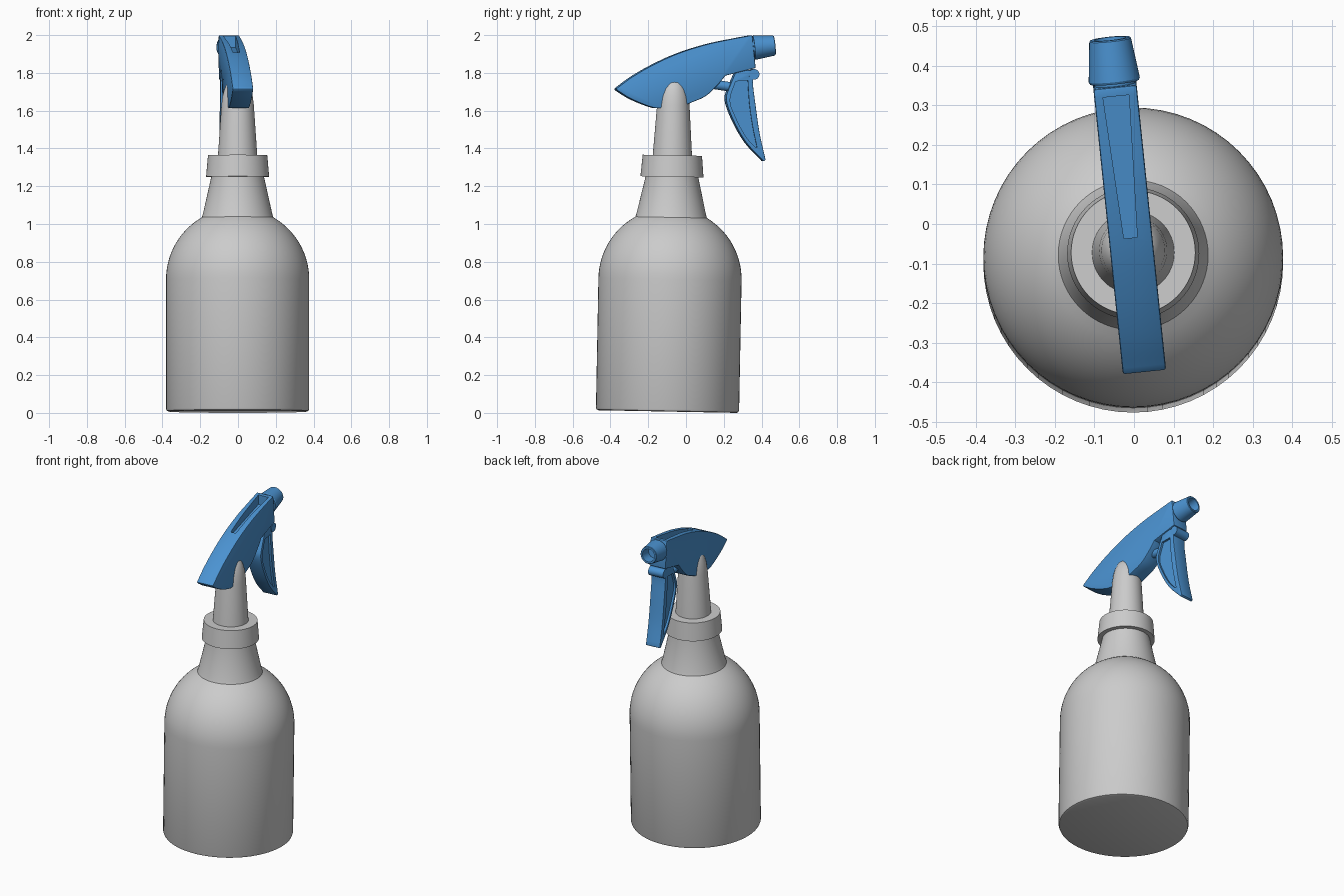
import bpy, bmesh, math
from mathutils import Matrix, Vector

if "Cube" in bpy.data.objects:
    bpy.data.objects.remove(bpy.data.objects["Cube"])

blue = bpy.data.materials.new("blue_plastic")
blue.diffuse_color = (0.07, 0.29, 0.64, 1)
blue.use_nodes = True
blue.node_tree.nodes["Principled BSDF"].inputs["Base Color"].default_value = blue.diffuse_color

# Bottle leans very slightly; the spray head is turned about the bottle axis
LEAN = Matrix.Translation((-0.002, -0.098, 0.007)) @ Matrix.Rotation(-0.019, 4, 'X')
PIVOT = Matrix.Translation((-0.005, -0.07, 0))
TURN = PIVOT @ Matrix.Rotation(0.103, 4, 'Z') @ Matrix.Translation((0, 0.07, 0))


def add(name, bm, matrix, mat=None):
    bmesh.ops.recalc_face_normals(bm, faces=bm.faces)
    me = bpy.data.meshes.new(name)
    bm.to_mesh(me)
    bm.free()
    ob = bpy.data.objects.new(name, me)
    bpy.context.collection.objects.link(ob)
    ob.matrix_world = matrix
    if mat:
        me.materials.append(mat)
    return ob


def activate(ob):
    bpy.ops.object.select_all(action='DESELECT')
    ob.select_set(True)
    bpy.context.view_layer.objects.active = ob


def smooth(ob, angle=32):
    activate(ob)
    bpy.ops.object.shade_smooth_by_angle(angle=math.radians(angle))
    return ob


def lathe(name, profile, matrix, mat=None, steps=64):
    """Spin an (r, z) profile round the z axis."""
    bm = bmesh.new()
    vs = [bm.verts.new((r, 0, z)) for r, z in profile]
    es = [bm.edges.new(p) for p in zip(vs, vs[1:])]
    bmesh.ops.spin(bm, geom=vs + es, axis=(0, 0, 1), cent=(0, 0, 0),
                   angle=2 * math.pi, steps=steps)
    bmesh.ops.remove_doubles(bm, verts=bm.verts, dist=1e-5)
    return smooth(add(name, bm, matrix, mat))


def curve(pts, n=5):
    """Catmull-Rom curve through the points."""
    p = [Vector(q) for q in pts]
    p = [2 * p[0] - p[1]] + p + [2 * p[-1] - p[-2]]
    out = []
    for a, b, c, d in zip(p, p[1:], p[2:], p[3:]):
        for i in range(n):
            t = i / n
            out.append(0.5 * (2 * b + (c - a) * t + (2 * a - 5 * b + 4 * c - d) * t * t
                              + (3 * b - a - 3 * c + d) * t ** 3))
    return out + [p[-2]]


def prism(name, pts, x0, x1, mat=None):
    """Extrude a (y, z) outline from x0 to x1."""
    bm = bmesh.new()
    f = bm.faces.new([bm.verts.new((x0, p[0], p[1])) for p in pts])
    g = bmesh.ops.extrude_face_region(bm, geom=[f])
    bmesh.ops.translate(bm, vec=(x1 - x0, 0, 0),
                        verts=[v for v in g['geom'] if isinstance(v, bmesh.types.BMVert)])
    return add(name, bm, TURN, mat)


def finish(ob, bevel, cutters):
    b = ob.modifiers.new("bevel", 'BEVEL')
    b.width, b.segments, b.limit_method, b.angle_limit = bevel, 2, 'ANGLE', math.radians(40)
    bpy.context.view_layer.update()
    for c in cutters:
        m = ob.modifiers.new("cut", 'BOOLEAN')
        m.operation, m.object, m.solver = 'DIFFERENCE', c, 'EXACT'
    activate(ob)
    for m in list(ob.modifiers):
        bpy.ops.object.modifier_apply(modifier=m.name)
    for c in cutters:
        bpy.data.objects.remove(c)
    smooth(ob)


# Bottle: straight wall, spherical shoulder, tapered neck
R = 0.379
dome = [(R * math.cos(a), 0.7 + R * math.sin(a))
        for a in (math.radians(60) * i / 14 for i in range(15))]
lathe("bottle", [(0, 0), (0.365, 0), (0.375, 0.004), (R, 0.014)] + dome
      + [(0.184, 1.045), (0.138, 1.25), (0.138, 1.30), (0, 1.30)], LEAN)
# Screw collar
lathe("collar", [(0.125, 1.243), (0.167, 1.243), (0.157, 1.357), (0, 1.357)], LEAN)
# Tapered stem, its rounded top poking through the sides of the head
lathe("stem", [(0, 1.34), (0.105, 1.34), (0.103, 1.37), (0.086, 1.62), (0.08, 1.67),
               (0.069, 1.71), (0.054, 1.742), (0.03, 1.76), (0, 1.765)], LEAN)

# Spray head body
top = curve([(-0.378, 1.716), (-0.29, 1.78), (-0.18, 1.843), (-0.05, 1.902),
             (0.1, 1.95), (0.23, 1.978), (0.348, 2.0)])
belly = curve([(0.205, 1.785), (0.165, 1.737), (0.1, 1.677), (0.02, 1.641)])
under = curve([(-0.02, 1.625), (-0.14, 1.613), (-0.2, 1.622), (-0.3, 1.663), (-0.37, 1.706)])
body = prism("head_body", top + [(0.366, 1.826)] + belly + under, -0.055, 0.055, blue)

# Tapered groove in the top of the head
bm = bmesh.new()
rings = []
for y, w, z in ((-0.035, 0.017, 1.885), (0.325, 0.033, 1.935)):
    rings.append([bm.verts.new(c) for c in
                  ((-w, y, z), (w, y, z), (w, y, 2.1), (-w, y, 2.1))])
a, b = rings
bm.faces.new(a)
bm.faces.new(b)
for i in range(4):
    j = (i + 1) % 4
    bm.faces.new((a[i], a[j], b[j], b[i]))
groove = add("groove_cutter", bm, TURN)
finish(body, 0.006, [groove])

# Hollow nozzle
aim = Vector((0, 0.995, 0.1)).to_track_quat('Z', 'Y').to_matrix().to_4x4()
lathe("nozzle", [(0, -0.03), (0.052, -0.03), (0.052, 0), (0.062, 0), (0.065, 0.006),
                 (0.053, 0.108), (0.05, 0.111), (0.04, 0.111), (0.035, 0.045), (0, 0.045)],
      TURN @ Matrix.Translation((0, 0.361, 1.934)) @ aim, blue, 40)

# Trigger: curved lever with recessed sides
front = curve([(0.362, 1.815), (0.352, 1.75), (0.366, 1.63), (0.388, 1.48), (0.42, 1.338)])
back = curve([(0.408, 1.332), (0.315, 1.432), (0.247, 1.55), (0.21, 1.655), (0.225, 1.72),
              (0.265, 1.815)])
trigger = prism("trigger", front + back, -0.047, 0.047, blue)
pocket = curve([(0.325, 1.76), (0.333, 1.64), (0.35, 1.52), (0.374, 1.405)]) \
    + curve([(0.366, 1.405), (0.315, 1.462), (0.262, 1.56), (0.23, 1.655), (0.26, 1.755)])
finish(trigger, 0.004, [prism("pocket_cutter", pocket, s * 0.034, s * 0.1) for s in (-1, 1)])

# Trigger hinge pin (across) and pump piston (from the head to the trigger)
across = Matrix.Rotation(math.pi / 2, 4, 'Y')
lathe("hinge_pin", [(0, -0.05), (0.028, -0.05), (0.028, 0.05), (0, 0.05)],
      TURN @ Matrix.Translation((0, 0.358, 1.792)) @ across, blue, 32)
along = Vector((0, 1, -0.15)).to_track_quat('Z', 'Y').to_matrix().to_4x4()
lathe("piston", [(0, 0), (0.025, 0), (0.025, 0.12), (0, 0.12)],
      TURN @ Matrix.Translation((0, 0.13, 1.742)) @ along, blue, 32)
